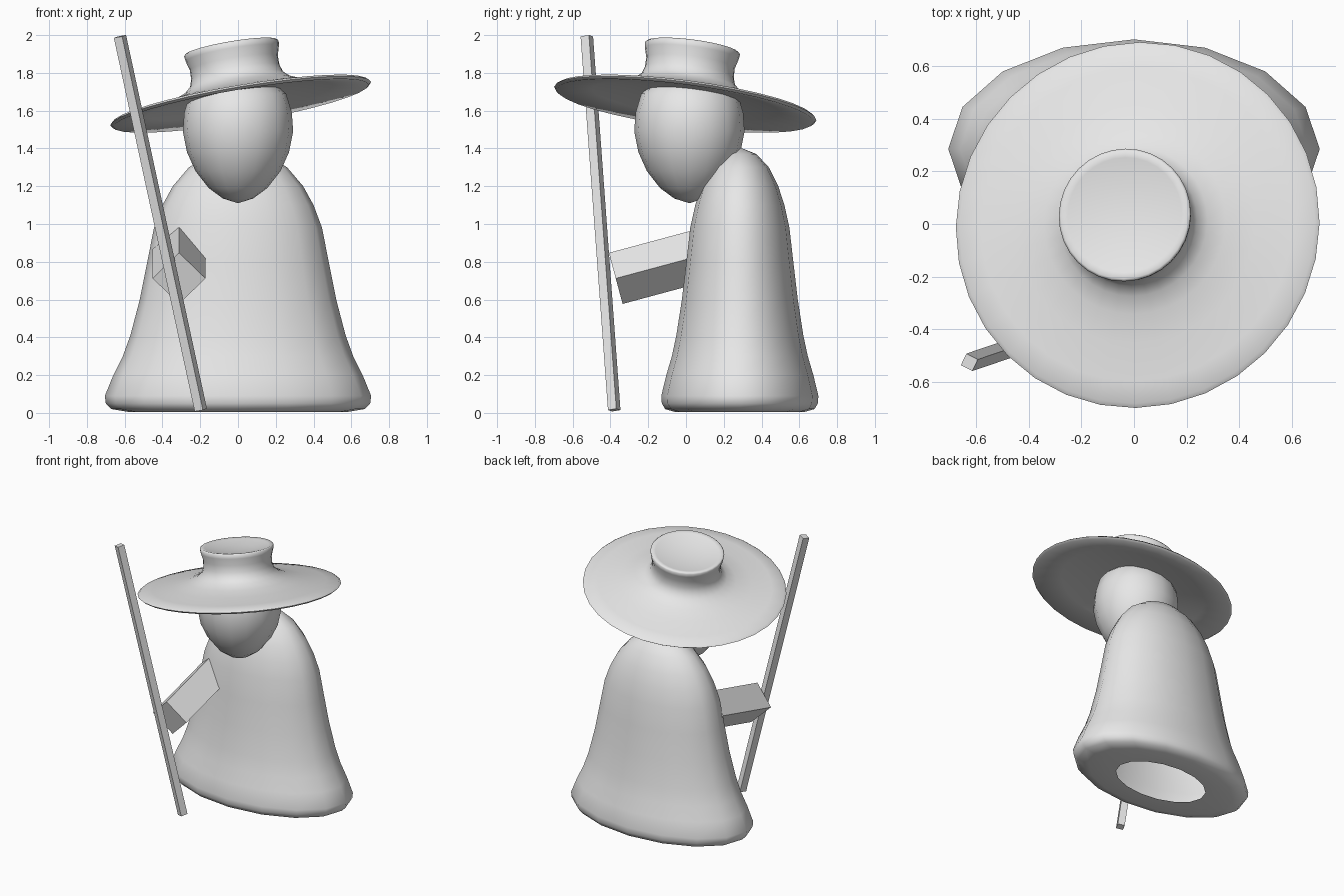
import bpy, bmesh, math
from mathutils import Vector, Matrix

cube = bpy.data.objects.get("Cube")
if cube:
    bpy.data.objects.remove(cube, do_unlink=True)

grey = bpy.data.materials.new("plain_grey")
grey.use_nodes = True
grey.diffuse_color = (0.8, 0.8, 0.8, 1)
grey.node_tree.nodes["Principled BSDF"].inputs["Base Color"].default_value = (0.8, 0.8, 0.8, 1)


def add_object(name, bm, smooth_angle=None):
    bmesh.ops.remove_doubles(bm, verts=bm.verts, dist=0.0005)
    bmesh.ops.recalc_face_normals(bm, faces=bm.faces)
    mesh = bpy.data.meshes.new(name)
    bm.to_mesh(mesh)
    bm.free()
    mesh.materials.append(grey)
    obj = bpy.data.objects.new(name, mesh)
    bpy.context.collection.objects.link(obj)
    if smooth_angle:
        bpy.ops.object.select_all(action='DESELECT')
        obj.select_set(True)
        bpy.context.view_layer.objects.active = obj
        bpy.ops.object.shade_smooth_by_angle(angle=math.radians(smooth_angle))
    return obj


def lathe(name, profile, segments, matrix, angle):
    """Revolve (radius, height) points about z, then place with matrix."""
    bm = bmesh.new()
    verts = [bm.verts.new((r, 0, h)) for r, h in profile]
    edges = [bm.edges.new(pair) for pair in zip(verts, verts[1:])]
    bmesh.ops.spin(bm, geom=verts + edges, cent=(0, 0, 0), axis=(0, 0, 1),
                   angle=math.tau, steps=segments, use_merge=True)
    bm.transform(matrix)
    return add_object(name, bm, angle)


def square_bar(name, start, end, radius):
    """Four-sided bar between two points, with one edge facing up or forward."""
    start, end = Vector(start), Vector(end)
    axis = end - start
    bm = bmesh.new()
    bmesh.ops.create_cone(bm, cap_ends=True, segments=4, radius1=radius,
                          radius2=radius, depth=axis.length)
    turn = axis.to_track_quat('Z', 'Y').to_matrix().to_4x4()
    bm.transform(Matrix.Translation((start + end) / 2) @ turn)
    return add_object(name, bm)


# Cloak: oval bell, open underneath
cloak_profile = [(0.36, 0.005), (0.58, 0.005), (0.67, 0.02), (0.70, 0.05), (0.705, 0.09),
                 (0.66, 0.2), (0.61, 0.3), (0.57, 0.41), (0.52, 0.6), (0.48, 0.8),
                 (0.445, 0.98), (0.40, 1.1), (0.345, 1.2), (0.26, 1.3),
                 (0.15, 1.37), (0, 1.405)]
lathe("cloak", cloak_profile, 16,
      Matrix.Translation((0, 0.285, 0)) @ Matrix.Diagonal((1, 0.59, 1, 1)), 80)

# Head: egg shape, narrow at the chin
head_profile = [(0, 1.11), (0.08, 1.135), (0.155, 1.19), (0.225, 1.28), (0.27, 1.38),
                (0.292, 1.49), (0.285, 1.59), (0.255, 1.69), (0.16, 1.77), (0, 1.8)]
lathe("head", head_profile, 16, Matrix.Translation((0, 0.018, 0)), 80)

# Hat: wide tilted brim with a flared, dished crown
hat_profile = [(0, 0.275), (0.12, 0.28), (0.22, 0.3), (0.245, 0.306), (0.254, 0.298),
               (0.25, 0.27), (0.236, 0.22), (0.237, 0.17), (0.25, 0.13), (0.285, 0.098),
               (0.35, 0.07), (0.46, 0.046), (0.6, 0.024), (0.685, 0.012), (0.7, 0),
               (0.685, -0.012), (0.5, 0.016), (0.3, 0.045), (0, 0.055)]
tilt = Vector((-0.168, 0.13, 1)).normalized()
hat_turn = Vector((0, 0, 1)).rotation_difference(tilt).to_matrix().to_4x4()
lathe("hat", hat_profile, 32, Matrix.Translation((0.014, -0.004, 1.637)) @ hat_turn, 60)

# Arm and staff
square_bar("right_arm", (-0.312, -0.372, 0.712), (-0.312, 0.2, 0.866), 0.14)
square_bar("staff", (-0.197, -0.38, 0.015), (-0.625, -0.525, 1.993), 0.035)
